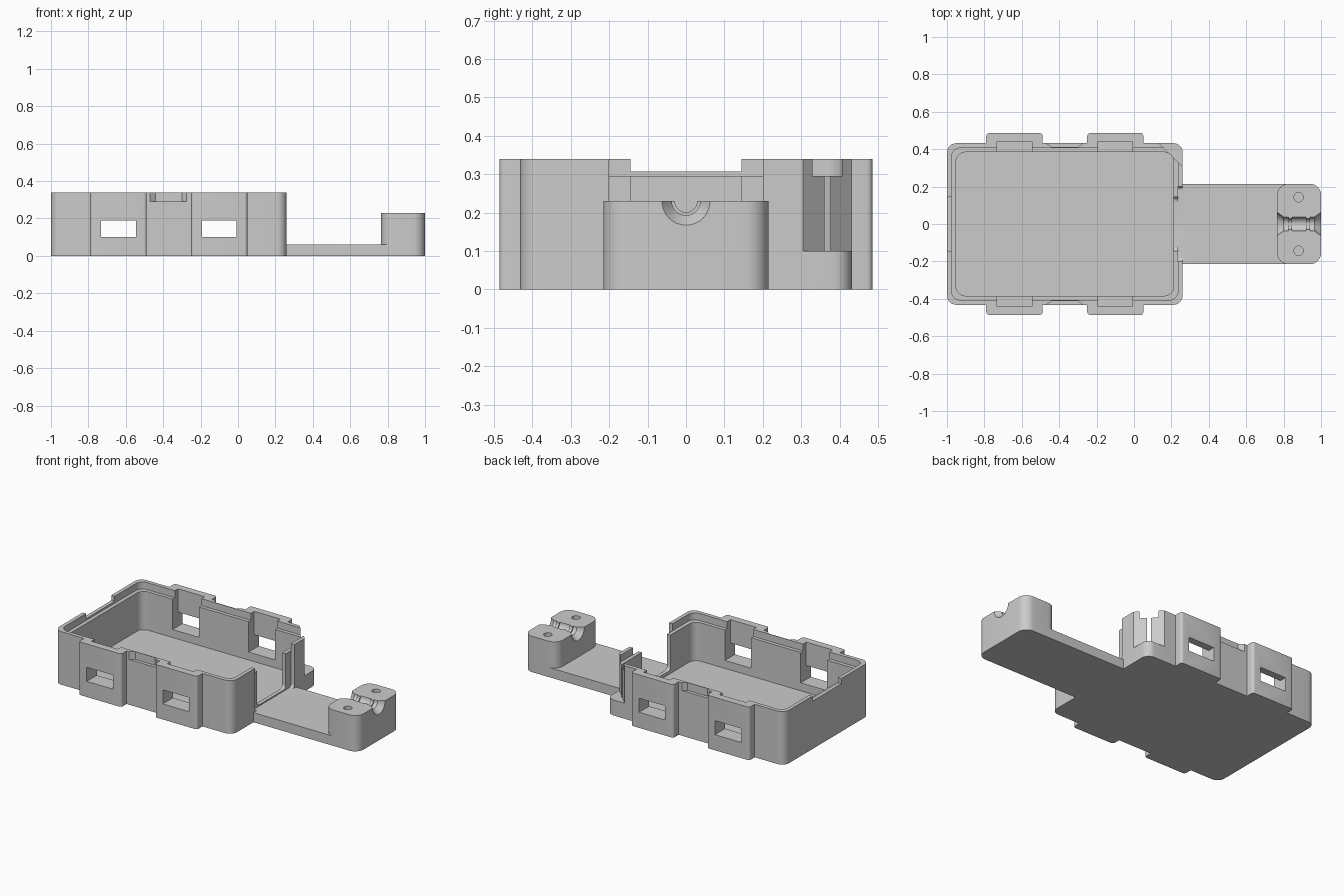
import bpy, bmesh, math
from mathutils import Matrix

if "Cube" in bpy.data.objects:
    bpy.data.objects.remove(bpy.data.objects["Cube"])

grey = bpy.data.materials.new("plain grey")
grey.diffuse_color = (0.6, 0.6, 0.6, 1)
grey.use_nodes = True
grey.node_tree.nodes["Principled BSDF"].inputs["Base Color"].default_value = grey.diffuse_color


def make(name, bm):
    bmesh.ops.recalc_face_normals(bm, faces=bm.faces)
    me = bpy.data.meshes.new(name)
    bm.to_mesh(me)
    bm.free()
    me.materials.append(grey)
    ob = bpy.data.objects.new(name, me)
    bpy.context.collection.objects.link(ob)
    return ob


def prism(name, pts, z0, z1):
    """Extrude a flat outline upwards."""
    bm = bmesh.new()
    low = [bm.verts.new((x, y, z0)) for x, y in pts]
    top = [bm.verts.new((x, y, z1)) for x, y in pts]
    bm.faces.new(low)
    bm.faces.new(top)
    n = len(pts)
    for i in range(n):
        j = (i + 1) % n
        bm.faces.new((low[i], low[j], top[j], top[i]))
    return make(name, bm)


def slab(name, x0, x1, y0, y1, z0, z1, r=0.0, seg=8):
    """Box with rounded upright edges."""
    if r == 0:
        return prism(name, [(x0, y0), (x1, y0), (x1, y1), (x0, y1)], z0, z1)
    pts = []
    corners = [(x1 - r, y1 - r), (x0 + r, y1 - r), (x0 + r, y0 + r), (x1 - r, y0 + r)]
    for k, (cx, cy) in enumerate(corners):
        for i in range(seg + 1):
            a = math.pi / 2 * (k + i / seg)
            pts.append((cx + r * math.cos(a), cy + r * math.sin(a)))
    return prism(name, pts, z0, z1)


def doorway(name, x0, x1, half, z0, r):
    """Opening along x with rounded lower corners."""
    ob = slab(name, -half, half, z0, 0.8, x0, x1, r)
    # local (a, b, c) becomes (c, a, b)
    ob.data.transform(Matrix(((0, 0, 1, 0), (1, 0, 0, 0), (0, 1, 0, 0), (0, 0, 0, 1))))
    return ob


def lathe_x(name, profile, zc, n=32):
    """Solid turned about a line along x at height zc."""
    bm = bmesh.new()
    rings = []
    for x, r in profile:
        rings.append([bm.verts.new((x, r * math.cos(2 * math.pi * i / n),
                                    zc + r * math.sin(2 * math.pi * i / n))) for i in range(n)])
    for a, b in zip(rings, rings[1:]):
        for i in range(n):
            j = (i + 1) % n
            bm.faces.new((a[i], a[j], b[j], b[i]))
    bm.faces.new(rings[0])
    bm.faces.new(rings[-1])
    return make(name, bm)


def combine(target, tool, op):
    mod = target.modifiers.new(op.lower(), 'BOOLEAN')
    mod.operation = op
    mod.solver = 'EXACT'
    mod.object = tool
    bpy.context.view_layer.objects.active = target
    bpy.ops.object.modifier_apply(modifier=mod.name)
    bpy.data.objects.remove(tool)


H, FLOOR, TONGUE = 0.34, 0.049, 0.062
CLIPS = [(-0.79, -0.488), (-0.25, 0.05)]

# Outer shell of the tray
case = slab("case_tray", -1, 0.26, -0.432, 0.432, 0, H, 0.05)

# Clip housings on both long sides
for s in (-1, 1):
    for x0, x1 in CLIPS:
        ya, yb = sorted((s * 0.34, s * 0.486))
        combine(case, slab("clip_housing", x0, x1, ya, yb, 0, H, 0.015, 4), 'UNION')

# Tongue and cable clamp block
combine(case, slab("tongue", 0.1, 1, -0.215, 0.215, 0, TONGUE, 0.06), 'UNION')
combine(case, slab("clamp_block", 0.765, 1, -0.215, 0.215, 0, 0.23, 0.06), 'UNION')

cutters = [
    # Cavity and the wider lid seat around the rim
    slab("cavity", -0.952, 0.212, -0.384, 0.384, FLOOR, 0.5, 0.05),
    slab("lid_seat", -0.976, 0.236, -0.407, 0.407, 0.295, 0.5, 0.05),
    # Stepped doorway above the tongue
    doorway("doorway_inner", 0.1, 0.3, 0.145, 0.07, 0.025),
    doorway("doorway_outer", 0.236, 0.3, 0.2, TONGUE, 0.02),
    # Notch in the closed end
    slab("end_notch", -1.1, -0.96, -0.145, 0.145, 0.307, 0.5),
    # Slanted cut across one corner
    prism("corner_cut", [(0.115, 0.45), (0.285, 0.28), (0.4, 0.28), (0.4, 0.6), (0.115, 0.6)],
          0.1, 0.5),
]

for s in (-1, 1):
    # Clip pockets and windows
    for x0, x1 in CLIPS:
        xa, xb = x0 + 0.057, x1 - 0.057
        ya, yb = sorted((s * 0.35, s * 0.44))
        cutters.append(slab("clip_pocket", xa, xb, ya, yb, 0.1, 0.5))
        ya, yb = sorted((s * 0.40, s * 0.6))
        cutters.append(slab("clip_window", xa, xb, ya, yb, 0.1, 0.19))
    # Shallow pry slot in the outer rim
    cutters.append(prism("pry_slot", [(-0.472, s * 0.434), (-0.272, s * 0.434),
                                      (-0.3, s * 0.411), (-0.44, s * 0.411)], 0.29, 0.5))
    # Screw holes in the clamp
    hole = [(0.88 + 0.025 * math.cos(math.pi * i / 12),
             s * 0.143 + 0.025 * math.sin(math.pi * i / 12)) for i in range(24)]
    cutters.append(prism("screw_hole", hole, 0.07, 0.5))

# Cable channel with flared ends and two gripping ribs
half = [(0.765 - 0.002, 0.064), (0.80, 0.037), (0.825, 0.037), (0.825, 0.029),
        (0.845, 0.029), (0.845, 0.037)]
mirrored = [(1.765 - x, r) for x, r in reversed(half)]
cutters.append(lathe_x("cable_channel", half + mirrored, 0.23))

for c in cutters:
    combine(case, c, 'DIFFERENCE')

bpy.ops.object.select_all(action='DESELECT')
case.select_set(True)
bpy.context.view_layer.objects.active = case
bpy.ops.object.shade_smooth_by_angle(angle=math.radians(30))
